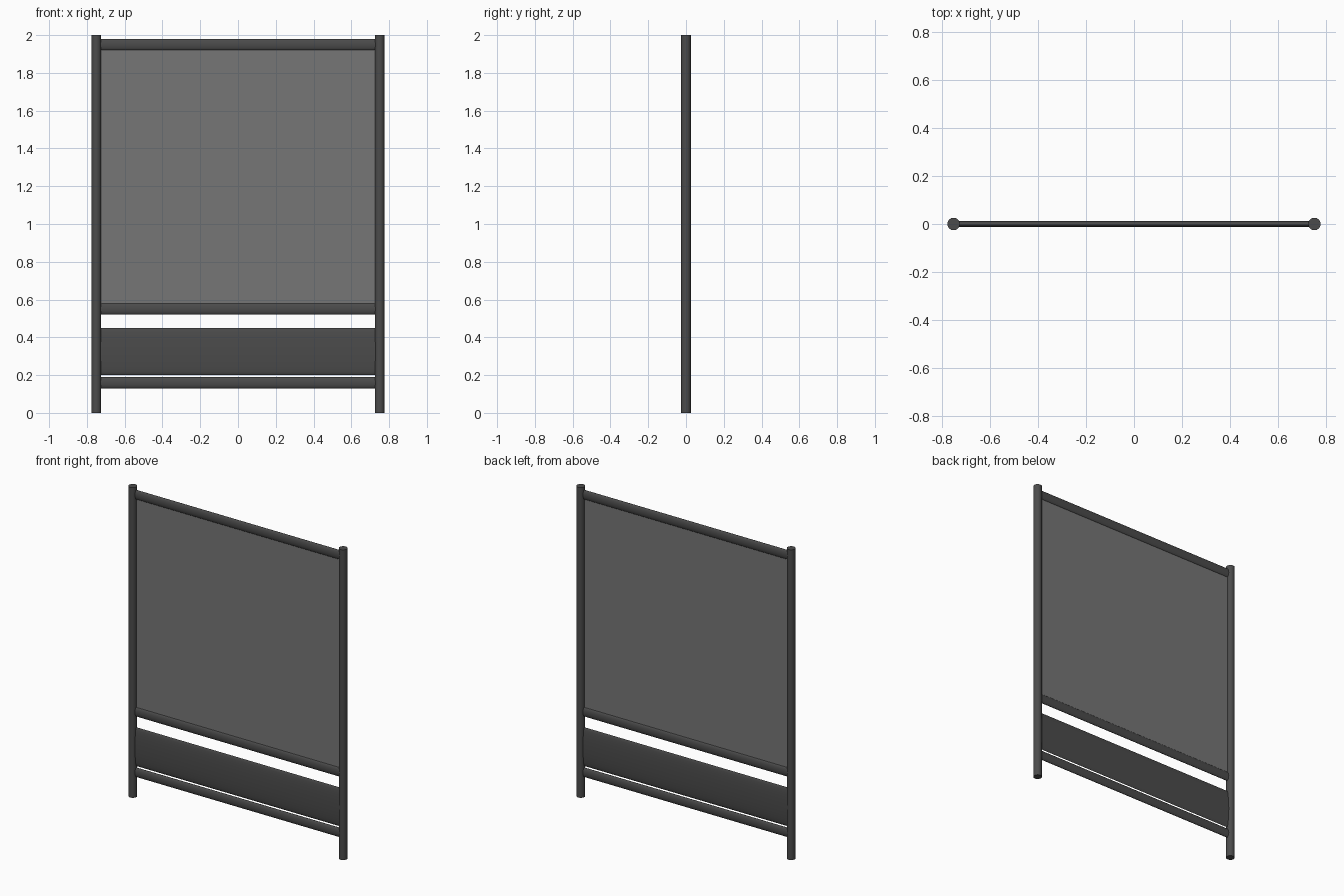
import bpy
import math

cube = bpy.data.objects.get("Cube")
if cube:
    bpy.data.objects.remove(cube, do_unlink=True)


def make_material(name, value):
    mat = bpy.data.materials.new(name)
    mat.use_nodes = True
    color = (value, value, value, 1)
    mat.diffuse_color = color
    mat.node_tree.nodes["Principled BSDF"].inputs["Base Color"].default_value = color
    return mat


frame_grey = make_material("dark frame grey", 0.07)
panel_grey = make_material("panel grey", 0.18)

POST_X = 0.75
POST_R = 0.026
SPAN = 2 * POST_X


def finish(obj, name, mat, smooth=True):
    obj.name = name
    obj.data.materials.append(mat)
    bpy.ops.object.transform_apply(location=False, rotation=True, scale=True)
    if smooth:
        bpy.ops.object.shade_smooth_by_angle(angle=math.radians(40))


def rail(name, bottom, top, half_depth):
    """Horizontal tube with an oval section, running between the posts."""
    bpy.ops.mesh.primitive_cylinder_add(
        vertices=24, radius=1, depth=SPAN,
        location=(0, 0, (bottom + top) / 2), rotation=(0, math.pi / 2, 0))
    obj = bpy.context.object
    obj.scale = ((top - bottom) / 2, half_depth, 1)
    finish(obj, name, frame_grey)


# Round upright posts
for side, name in ((1, "left_post"), (-1, "right_post")):
    bpy.ops.mesh.primitive_cylinder_add(
        vertices=16, radius=POST_R, depth=2, location=(side * POST_X, 0, 1))
    finish(bpy.context.object, name, frame_grey)

# Oval cross rails and the shallow oval kick board
rail("top_rail", 1.92, 1.98, 0.012)
rail("middle_rail", 0.52, 0.58, 0.012)
rail("bottom_rail", 0.13, 0.19, 0.012)
rail("kick_board", 0.2, 0.45, 0.012)

# Thin flat infill panel
bpy.ops.mesh.primitive_cube_add(size=1, location=(0, 0, 1.25))
panel = bpy.context.object
panel.scale = (SPAN, 0.004, 1.36)
finish(panel, "infill_panel", panel_grey, smooth=False)
